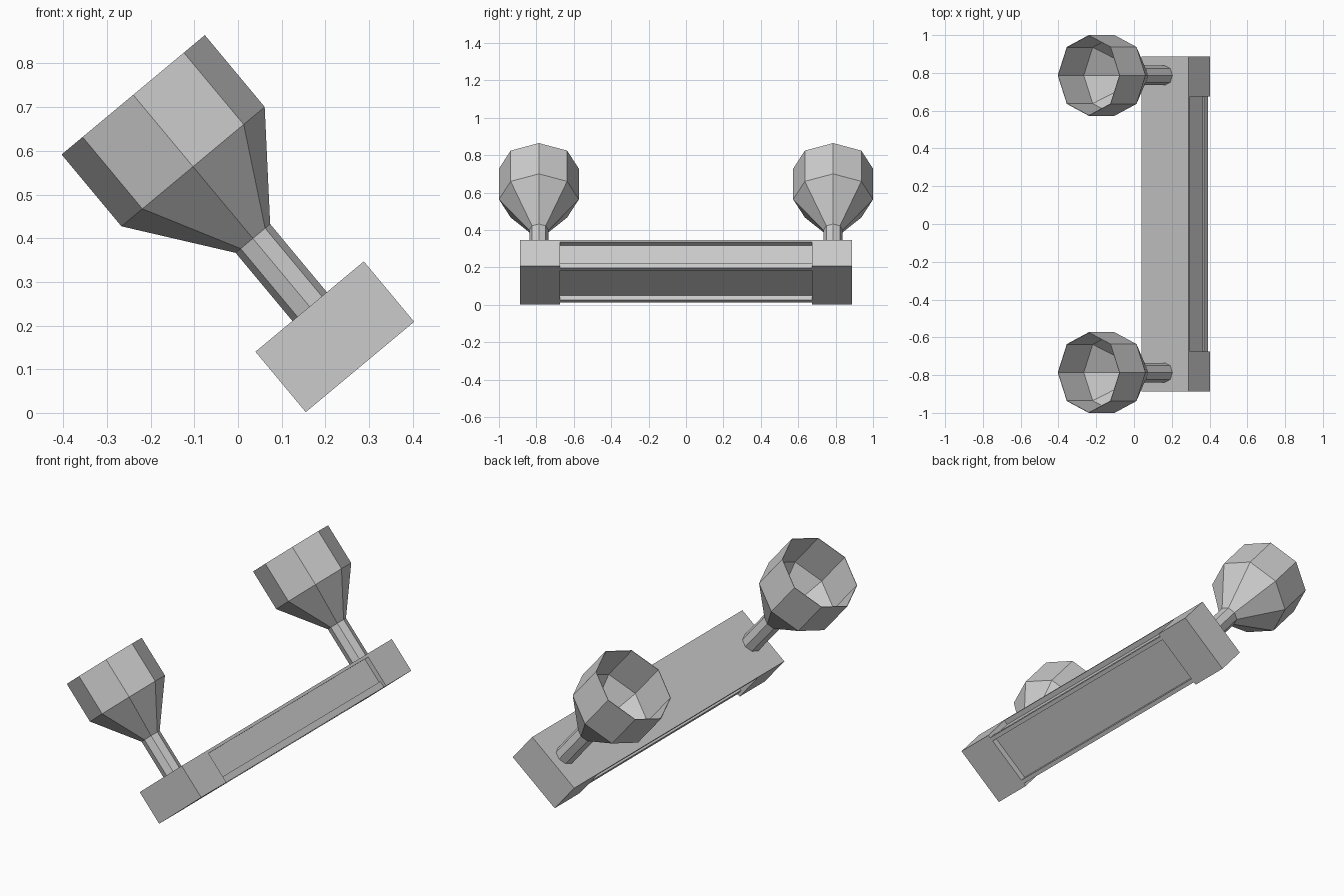
import bpy, bmesh, math
from mathutils import Matrix, Vector

cube = bpy.data.objects.get("Cube")
if cube:
    bpy.data.objects.remove(cube, do_unlink=True)

grey = bpy.data.materials.new("mid_grey")
grey.use_nodes = True
colour = (0.6, 0.6, 0.6, 1)
grey.diffuse_color = colour
grey.node_tree.nodes["Principled BSDF"].inputs["Base Color"].default_value = colour

# Shared tilted frame: origin on the middle of the beam's upper face
TILT = Matrix.Translation((0.164, 0, 0.2435)) @ Matrix.Rotation(math.radians(-39.8), 4, 'Y')
HALF_W, DEPTH = 0.1615, 0.18
BLOCK_IN, BLOCK_OUT = 0.674, 0.887
LAMP_Y = 0.7865


def finish(name, bm):
    bmesh.ops.recalc_face_normals(bm, faces=bm.faces[:])
    mesh = bpy.data.meshes.new(name)
    bm.to_mesh(mesh)
    bm.free()
    mesh.materials.append(grey)
    obj = bpy.data.objects.new(name, mesh)
    obj.matrix_world = TILT
    bpy.context.collection.objects.link(obj)


def extrude_profile(name, points, y0, y1):
    bm = bmesh.new()
    face = bm.faces.new([bm.verts.new((u, y0, w)) for u, w in points])
    made = bmesh.ops.extrude_face_region(bm, geom=[face], use_keep_orig=True)
    moved = [v for v in made["geom"] if isinstance(v, bmesh.types.BMVert)]
    bmesh.ops.translate(bm, verts=moved, vec=Vector((0, y1 - y0, 0)))
    finish(name, bm)


def lathe(name, profile, y, sides=8):
    bm = bmesh.new()
    rings = []
    for r, w in profile:
        rings.append([bm.verts.new((r * math.cos(math.tau * i / sides),
                                    y + r * math.sin(math.tau * i / sides), w))
                      for i in range(sides)])
    for a, b in zip(rings, rings[1:]):
        for i in range(sides):
            j = (i + 1) % sides
            bm.faces.new((a[i], a[j], b[j], b[i]))
    bm.faces.new(rings[0])
    bm.faces.new(rings[-1])
    finish(name, bm)


# Middle beam: wide top plate, recessed sides and a hollow underside between two rails
RAIL, PANEL, LIP = HALF_W - 0.016, HALF_W - 0.026, HALF_W - 0.037
FLOOR = -DEPTH + 0.033
half = [(HALF_W, 0), (HALF_W, -0.015), (PANEL, -0.015), (PANEL, FLOOR),
        (RAIL, FLOOR), (RAIL, -DEPTH), (LIP, -DEPTH), (LIP, FLOOR)]
beam = half + [(-u, w) for u, w in reversed(half)]
extrude_profile("beam", beam, -BLOCK_IN, BLOCK_IN)

# Solid end blocks and flared hollow cups on stems
block = [(HALF_W, 0), (HALF_W, -DEPTH), (-HALF_W, -DEPTH), (-HALF_W, 0)]
cup = [(0.0515, -0.01), (0.0515, 0.203), (0.2135, 0.417), (0.2135, 0.631),
       (0.2105, 0.631), (0.2105, 0.419), (0.0485, 0.205), (0.0485, 0.0)]
for side, label in ((-1, "front"), (1, "back")):
    extrude_profile(label + "_end_block", block, side * BLOCK_IN, side * BLOCK_OUT)
    lathe(label + "_cup", cup, side * LAMP_Y)
